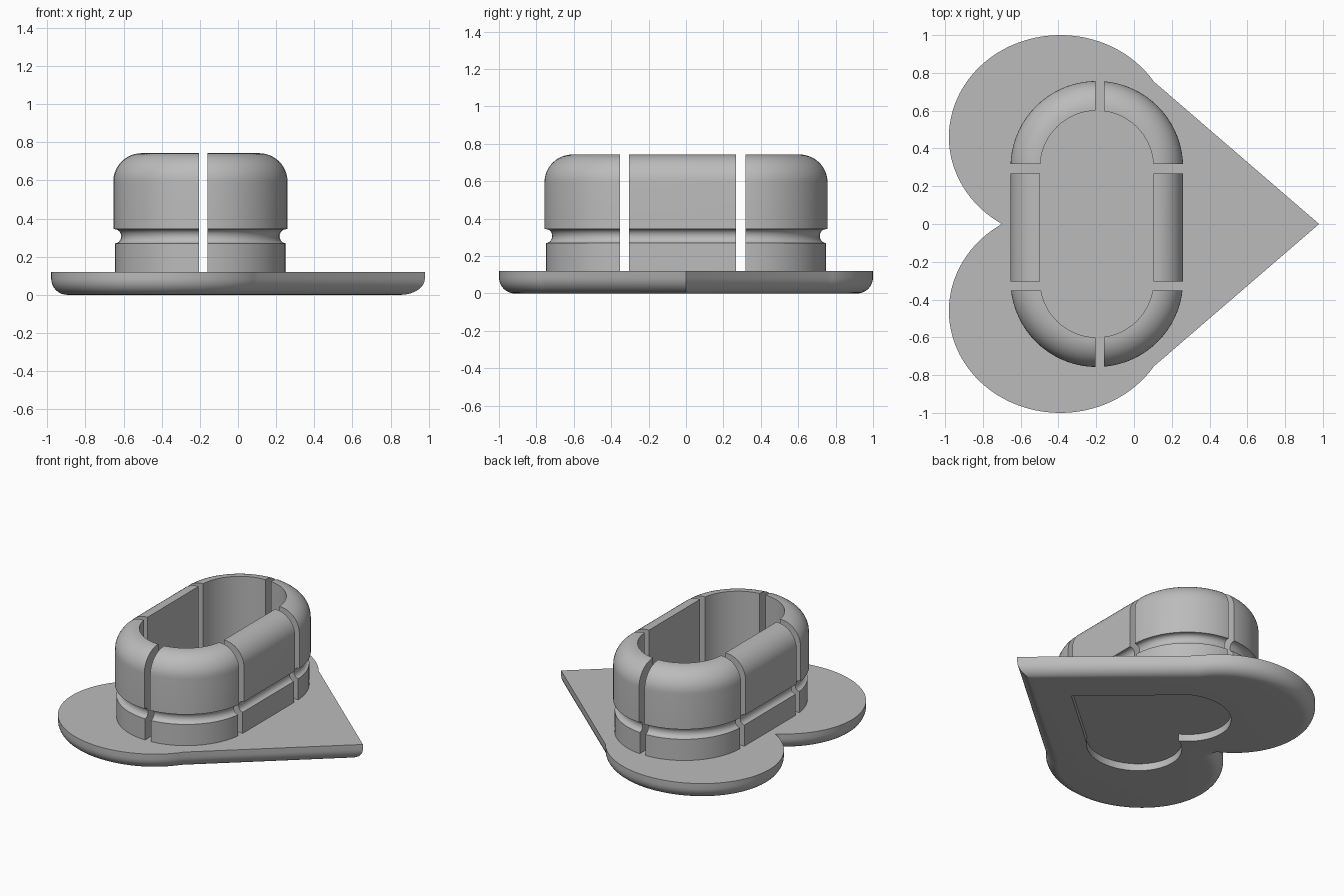
import bpy, bmesh
from math import sin, cos, pi, asin, acos, atan2, radians, hypot

cube = bpy.data.objects.get("Cube")
if cube:
    bpy.data.objects.remove(cube)

grey = bpy.data.materials.new("plain_grey")
grey.use_nodes = True
COLOUR = (0.5, 0.5, 0.5, 1)
grey.diffuse_color = COLOUR
grey.node_tree.nodes["Principled BSDF"].inputs["Base Color"].default_value = COLOUR


def loft(rings, closed):
    """Skin a list of equal-length point loops; cap the ends unless closed."""
    bm = bmesh.new()
    loops = [[bm.verts.new(p) for p in ring] for ring in rings]
    pairs = list(zip(loops, loops[1:]))
    if closed:
        pairs.append((loops[-1], loops[0]))
    n = len(rings[0])
    for a, b in pairs:
        for i in range(n):
            j = (i + 1) % n
            bm.faces.new((a[i], a[j], b[j], b[i]))
    if not closed:
        bm.faces.new(loops[0])
        bm.faces.new(loops[-1])
    bmesh.ops.remove_doubles(bm, verts=bm.verts, dist=1e-5)
    return bm


def finish(bm, name):
    bmesh.ops.recalc_face_normals(bm, faces=bm.faces)
    mesh = bpy.data.meshes.new(name)
    bm.to_mesh(mesh)
    bm.free()
    mesh.materials.append(grey)
    obj = bpy.data.objects.new(name, mesh)
    bpy.context.collection.objects.link(obj)
    bpy.ops.object.select_all(action='DESELECT')
    obj.select_set(True)
    bpy.context.view_layer.objects.active = obj
    bpy.ops.object.shade_smooth_by_angle(angle=radians(25))


# Heart plate: two elliptical lobes joined to a straight-sided tip
CX, CY, A, B = -0.39, 0.46, 0.59, 0.54
TIP = 0.98
T_NOTCH = pi + asin(CY / B)
T_SIDE = acos((0.105 - CX) / A)
NOTCH = CX + A * cos(T_NOTCH)


def heart(z, inset=0.0, scale=1.0, steps=56):
    half = []
    # Rounded inside corner at the notch
    limit = atan2(-sin(T_NOTCH) / B, -cos(T_NOTCH) / A)
    for i in range(1, 6):
        a = limit * i / 6
        half.append((NOTCH + inset * cos(a), inset * sin(a)))
    # Lobe, moved inwards along its normal
    for i in range(steps + 1):
        t = T_NOTCH + (T_SIDE - T_NOTCH) * i / steps
        nx, ny = cos(t) / A, sin(t) / B
        k = inset / hypot(nx, ny)
        half.append((CX + A * cos(t) - nx * k, CY + B * sin(t) - ny * k))
    outline = [(NOTCH + inset, 0)] + half + [(TIP - 1.5 * inset, 0)]
    outline += [(x, -y) for x, y in reversed(half)]
    return [(x * scale, y * scale, z) for x, y in outline]


R = 0.085
rings = [heart(0.12)]
for i in range(9):
    a = pi / 2 * i / 8
    rings.append(heart(R - R * sin(a), R - R * cos(a)))
# Heart-shaped recess in the underside
rings += [heart(0, 0, 0.536), heart(0.05, 0, 0.536)]
finish(loft(rings, False), "heart_base")

# Wall cross-section (distance from centre line, height)
IN, LOW, OUT, TOP = 0.30, 0.448, 0.457, 0.743
profile = [(IN, 0.11), (LOW, 0.11), (LOW, 0.27)]
profile += [(LOW - 0.032 * sin(pi * i / 10), 0.307 - 0.037 * cos(pi * i / 10))
            for i in range(1, 10)]
profile += [(LOW, 0.344), (OUT, 0.345)]
profile += [(IN + 0.007 + 0.15 * cos(pi / 2 * i / 12), 0.595 + 0.148 * sin(pi / 2 * i / 12))
            for i in range(13)]
profile.append((IN, TOP))

WX, WY = -0.197, 0.30


def stadium(r, z, steps=36):
    ring = []
    for side, start in ((1, 0), (-1, pi)):
        for i in range(steps + 1):
            a = start + pi * i / steps
            ring.append((WX + r * cos(a), side * WY + r * sin(a), z))
    return ring


def wall_piece(name, x0, x1, y0, y1):
    """Keep only the part of the oval wall inside the given rectangle."""
    bm = loft([stadium(r, z) for r, z in profile], True)
    for co, no in (((x0, 0, 0), (-1, 0, 0)), ((x1, 0, 0), (1, 0, 0)),
                   ((0, y0, 0), (0, -1, 0)), ((0, y1, 0), (0, 1, 0))):
        bmesh.ops.bisect_plane(bm, geom=bm.verts[:] + bm.edges[:] + bm.faces[:],
                               plane_co=co, plane_no=no, clear_outer=True)
        edges = [e for e in bm.edges if e.is_boundary]
        if edges:
            bmesh.ops.holes_fill(bm, edges=edges, sides=0)
    finish(bm, name)


# Six wall pieces separated by narrow slots
for side, x0, x1 in (("right", -1, -0.205), ("left", -0.16, 1)):
    wall_piece("back_corner_wall_" + side, x0, x1, 0.317, 1)
    wall_piece("straight_wall_" + side, x0, x1, -0.305, 0.268)
    wall_piece("front_corner_wall_" + side, x0, x1, -1, -0.353)
